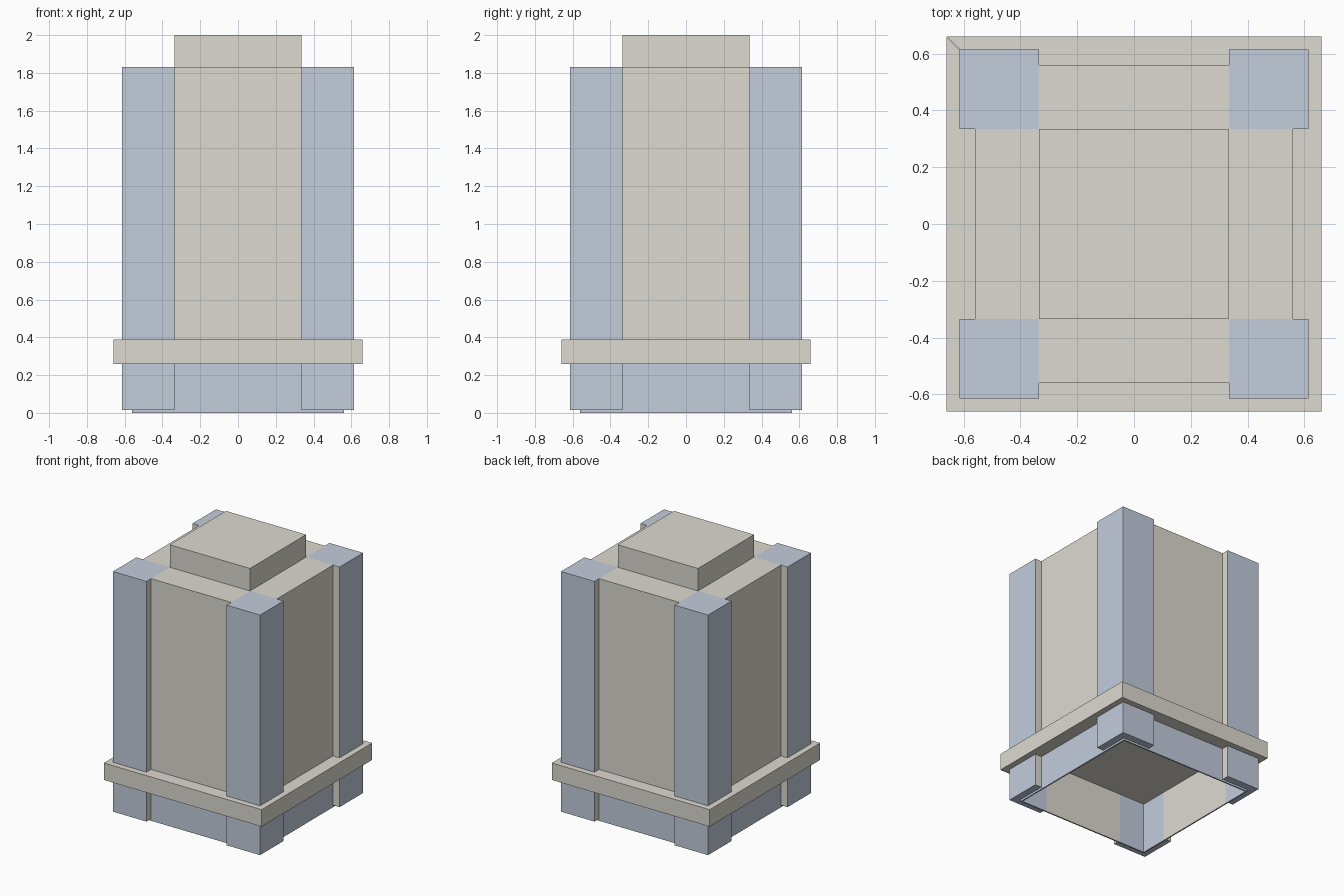
import bpy, bmesh
from mathutils import Matrix
from math import pi

if "Cube" in bpy.data.objects:
    bpy.data.objects.remove(bpy.data.objects["Cube"])


def material(name, rgb):
    m = bpy.data.materials.new(name)
    m.diffuse_color = (*rgb, 1)
    m.use_nodes = True
    m.node_tree.nodes["Principled BSDF"].inputs["Base Color"].default_value = m.diffuse_color
    return m


STONE = material("stone", (0.72, 0.70, 0.63))
BLUE = material("blue", (0.55, 0.61, 0.72))
A, W, P, B = 0.335, 0.56, 0.615, 0.66   # cap, wall, post and band half widths
IN = 0.55                               # inner face of the hollow base
CEIL = 0.39                             # ceiling of the hollow base


def prism(name, outline, z0, z1, mat, turns=1, accent=None, is_accent=None):
    """Extrude an outline upwards, repeat it round z; accent recolours chosen faces."""
    for k in range(turns):
        bm = bmesh.new()
        base = bm.faces.new([bm.verts.new((x, y, z0)) for x, y in outline])
        ext = bmesh.ops.extrude_face_region(bm, geom=[base], use_keep_orig=True)
        for v in ext["geom"]:
            if isinstance(v, bmesh.types.BMVert):
                v.co.z = z1
        bmesh.ops.recalc_face_normals(bm, faces=bm.faces)
        for f in bm.faces:
            if is_accent and is_accent(f):
                f.material_index = 1
        bmesh.ops.rotate(bm, verts=bm.verts, cent=(0, 0, 0),
                         matrix=Matrix.Rotation(k * pi / 2, 3, 'Z'))
        mesh = bpy.data.meshes.new(name)
        bm.to_mesh(mesh)
        bm.free()
        mesh.materials.append(mat)
        if accent:
            mesh.materials.append(accent)
        ob = bpy.data.objects.new(f"{name}_{k + 1}" if turns > 1 else name, mesh)
        bpy.context.collection.objects.link(ob)


def rect(x0, x1, y0, y1):
    return [(x0, y0), (x1, y0), (x1, y1), (x0, y1)]


def corner(inner, outer):
    return [(A, inner), (A, outer), (outer, outer), (outer, A), (inner, A), (inner, inner)]


def post_side(f):
    # faces of a post that look towards the middle of a wall
    c = f.calc_center_median()
    return f.normal.x < -0.9 and c.x < A + 0.01 or f.normal.y < -0.9 and c.y < A + 0.01


# Cross-shaped body between the posts
prism("body", [(-A, -W), (A, -W), (A, -A), (W, -A), (W, A), (A, A),
               (A, W), (-A, W), (-A, A), (-W, A), (-W, -A), (-A, -A)], CEIL, 1.83, STONE)
# Raised cap on top
prism("cap", rect(-A, A, -A, A), 1.83, 2.0, STONE)
# Corner posts, solid above and hollow below
prism("post", rect(A, P, A, P), CEIL, 1.83, BLUE, 4, STONE, post_side)
prism("post_foot", corner(IN, P), 0.015, CEIL, BLUE, 4, STONE, post_side)
prism("foot_liner", corner(IN, W), 0, 0.015, BLUE, 4)
# Blue base panels, plain on the inside
prism("base_panel", rect(-A, A, -W, -IN), 0, CEIL, BLUE, 4, STONE,
      lambda f: f.normal.y > 0.9)
# Underside of the body, seen from below
prism("base_ceiling", rect(-IN, IN, -IN, IN), CEIL - 0.005, CEIL, STONE)
# Band round the base, four mitred bars
prism("band", [(-B, -B), (B, -B), (W, -W), (-W, -W)], 0.26, 0.388, STONE, 4)
